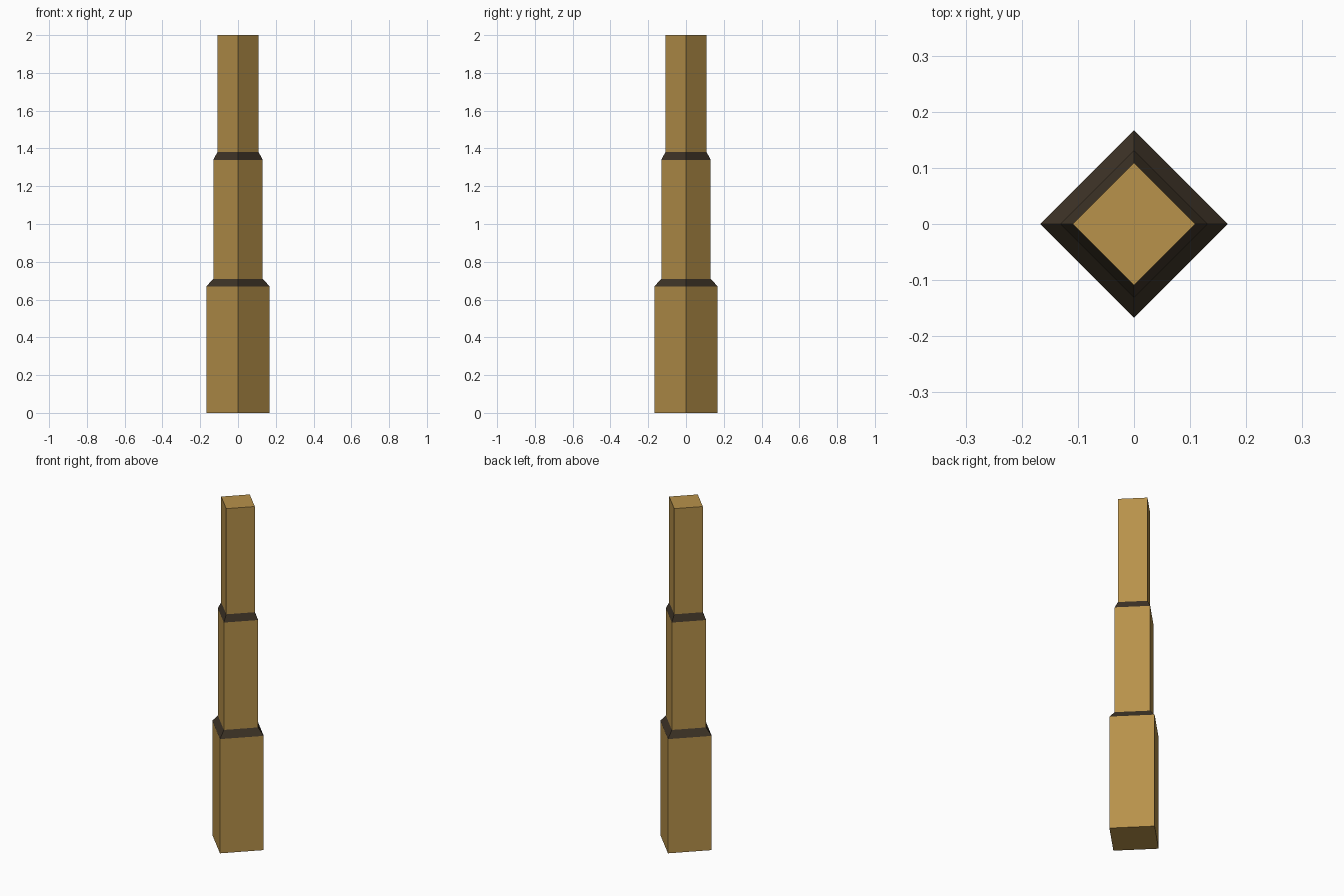
import bpy, bmesh, math

if "Cube" in bpy.data.objects:
    bpy.data.objects.remove(bpy.data.objects["Cube"])


def material(name, rgb):
    m = bpy.data.materials.new(name)
    m.diffuse_color = (*rgb, 1.0)
    m.use_nodes = True
    m.node_tree.nodes["Principled BSDF"].inputs["Base Color"].default_value = m.diffuse_color
    return m


TAN = material("tan_cane", (0.479, 0.287, 0.069))
DARK = material("dark_joint", (0.045, 0.032, 0.019))


def segment(name, z0, z1, r0, r1, mat, cap_bottom=False, cap_top=False):
    """Four-sided diamond segment, open where it meets its neighbour."""
    bm = bmesh.new()
    rings = [[bm.verts.new((r * math.cos(i * math.pi / 2), r * math.sin(i * math.pi / 2), z))
              for i in range(4)] for r, z in ((r0, z0), (r1, z1))]
    low, high = rings
    for i in range(4):
        j = (i + 1) % 4
        bm.faces.new((low[i], low[j], high[j], high[i]))
    if cap_bottom:
        bm.faces.new(low[::-1])
    if cap_top:
        bm.faces.new(high)
    mesh = bpy.data.meshes.new(name)
    bm.to_mesh(mesh)
    bm.free()
    mesh.materials.append(mat)
    obj = bpy.data.objects.new(name, mesh)
    bpy.context.collection.objects.link(obj)


# Three straight cane sections, each narrower than the one below
segment("lower_section", 0.0, 0.67, 0.167, 0.167, TAN, cap_bottom=True)
segment("middle_section", 0.71, 1.34, 0.131, 0.131, TAN)
segment("upper_section", 1.38, 2.0, 0.109, 0.109, TAN, cap_top=True)

# Sloped dark joints between the sections
segment("lower_joint", 0.67, 0.71, 0.167, 0.131, DARK)
segment("upper_joint", 1.34, 1.38, 0.131, 0.109, DARK)
